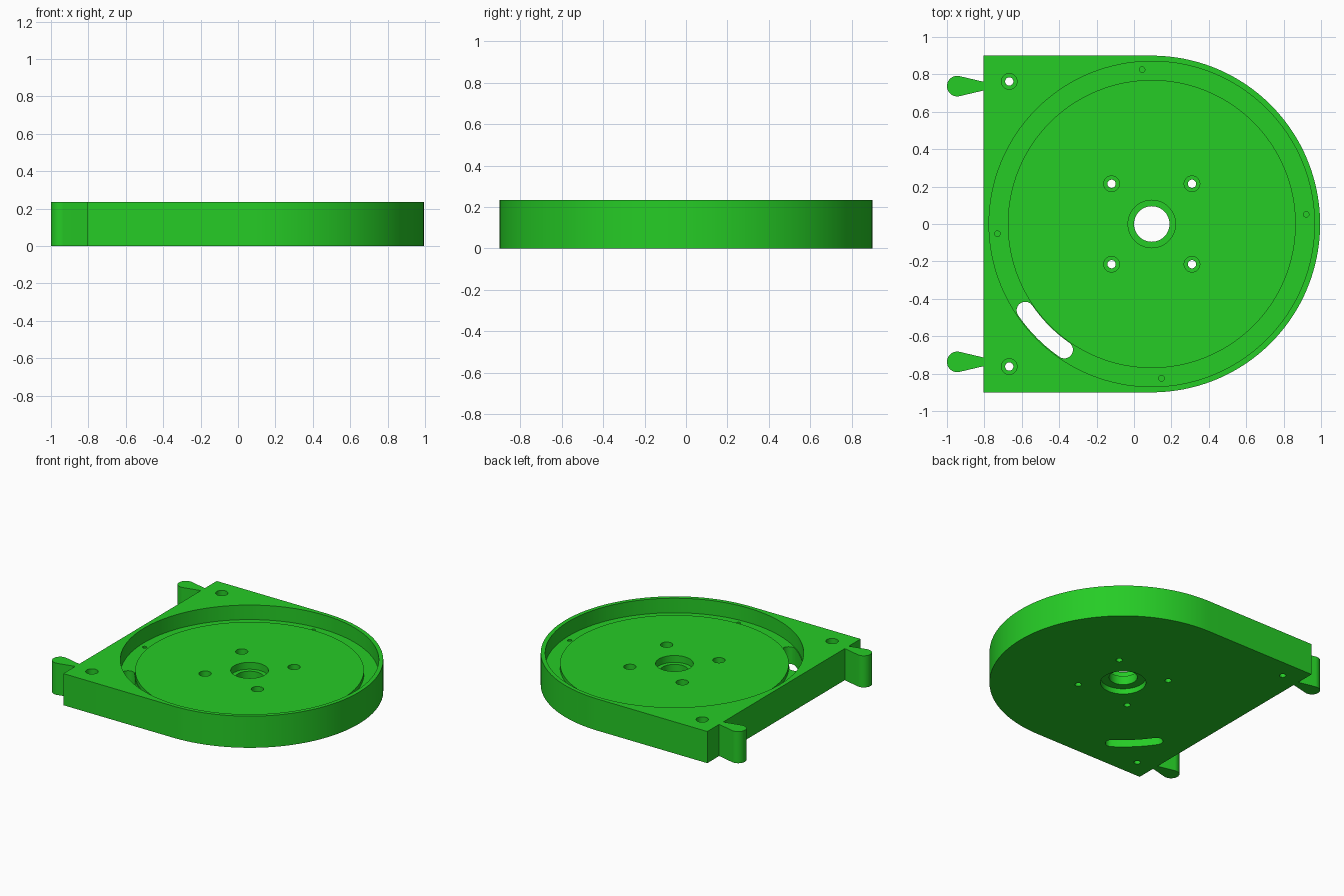
import bpy, bmesh, math

if "Cube" in bpy.data.objects:
    bpy.data.objects.remove(bpy.data.objects["Cube"])

H = 0.235           # housing height
CX = 0.095          # turntable centre in x
R = 0.9             # housing radius

green = bpy.data.materials.new("green")
green.diffuse_color = (0.019, 0.604, 0.019, 1)
green.use_nodes = True
green.node_tree.nodes["Principled BSDF"].inputs["Base Color"].default_value = green.diffuse_color


def make_object(name, bm):
    bmesh.ops.recalc_face_normals(bm, faces=bm.faces)
    mesh = bpy.data.meshes.new(name)
    bm.to_mesh(mesh)
    bm.free()
    mesh.materials.append(green)
    obj = bpy.data.objects.new(name, mesh)
    bpy.context.collection.objects.link(obj)
    return obj


def arc(cx, cy, r, a0, a1, n):
    return [(cx + r * math.cos(math.radians(a0 + (a1 - a0) * i / n)),
             cy + r * math.sin(math.radians(a0 + (a1 - a0) * i / n))) for i in range(n + 1)]


def extrude(name, outline, z0, z1):
    bm = bmesh.new()
    face = bm.faces.new([bm.verts.new((x, y, z0)) for x, y in outline])
    top = bmesh.ops.extrude_face_region(bm, geom=[face])["geom"]
    bmesh.ops.translate(bm, verts=[v for v in top if isinstance(v, bmesh.types.BMVert)],
                        vec=(0, 0, z1 - z0))
    return make_object(name, bm)


def revolve(name, profile, x, y, n):
    """Closed solid turned about a vertical axis; profile starts and ends on the axis."""
    bm = bmesh.new()
    rings = []
    for r, z in profile:
        if r == 0:
            rings.append([bm.verts.new((x, y, z))] * n)
        else:
            rings.append([bm.verts.new((px, py, z)) for px, py in arc(x, y, r, 0, 360, n)[:n]])
    for a, b in zip(rings, rings[1:]):
        for i in range(n):
            j = (i + 1) % n
            bm.faces.new(list(dict.fromkeys((a[i], a[j], b[j], b[i]))))
    return make_object(name, bm)


def smooth(obj):
    bpy.ops.object.select_all(action='DESELECT')
    obj.select_set(True)
    bpy.context.view_layer.objects.active = obj
    bpy.ops.object.shade_smooth_by_angle(angle=math.radians(30))


# D-shaped housing
housing = extrude("housing", [(-0.805, R), (-0.805, -R)] + arc(CX, 0, R, -90, 90, 96), 0, H)

# Round pocket with a raised disc in the middle
cutters = [revolve("pocket_cutter", [(0, 0.156), (0.77, 0.156), (0.77, 0.127),
                                     (0.87, 0.127), (0.87, 0.3), (0, 0.3)], CX, 0, 128)]

# Central bore, counterbored from both sides
cutters.append(revolve("bore_cutter", [(0, -0.1), (0.153, -0.1), (0.153, 0.04), (0.095, 0.04),
                                       (0.095, 0.105), (0.127, 0.105), (0.127, 0.3), (0, 0.3)],
                       CX, 0, 64))


# Counterbored screw holes in the disc and the two corners
def screw_hole(x, y, shoulder):
    cutters.append(revolve("screw_cutter", [(0, -0.1), (0.022, -0.1), (0.022, shoulder),
                                            (0.042, shoulder), (0.042, 0.3), (0, 0.3)], x, y, 32))


for sy in (-1, 1):
    for sx in (-1, 1):
        screw_hole(CX + sx * 0.215, sy * 0.215, 0.1)
    screw_hole(-0.667, sy * 0.762, 0.18)

# Small blind pin holes around the lower ring
for k in range(4):
    (x, y), = arc(CX, 0, 0.827, 93.6 + 90 * k, 0, 1)[:1]
    cutters.append(revolve("pin_cutter", [(0, 0.07), (0.015, 0.07), (0.015, 0.2), (0, 0.2)],
                           x, y, 20))

# Curved slot through the lower ring
A0, A1, RS, W = 214.3, 235.2, 0.819, 0.046
e0, e1 = arc(CX, 0, RS, A0, A1, 1)
slot = (arc(CX, 0, RS + W, A0, A1, 16) + arc(*e1, W, A1, A1 + 180, 12)[1:-1]
        + arc(CX, 0, RS - W, A1, A0, 16) + arc(*e0, W, A0 + 180, A0 + 360, 12)[1:-1])
cutters.append(extrude("slot_cutter", slot, -0.1, 0.3))

for c in cutters:
    mod = housing.modifiers.new(c.name, 'BOOLEAN')
    mod.operation, mod.solver, mod.object = 'DIFFERENCE', 'EXACT', c
bpy.context.view_layer.update()
cut_mesh = bpy.data.meshes.new_from_object(
    housing.evaluated_get(bpy.context.evaluated_depsgraph_get()))
housing.modifiers.clear()
housing.data = cut_mesh
for c in cutters:
    bpy.data.objects.remove(c)
smooth(housing)

# Teardrop tabs on the flat side
for name, sy in (("front_tab", -1), ("back_tab", 1)):
    y = sy * 0.737
    tab = extrude(name, arc(-0.945, y, 0.055, 77, 283, 32) + [(-0.803, y - 0.023), (-0.803, y + 0.023)],
                  0, H)
    smooth(tab)
